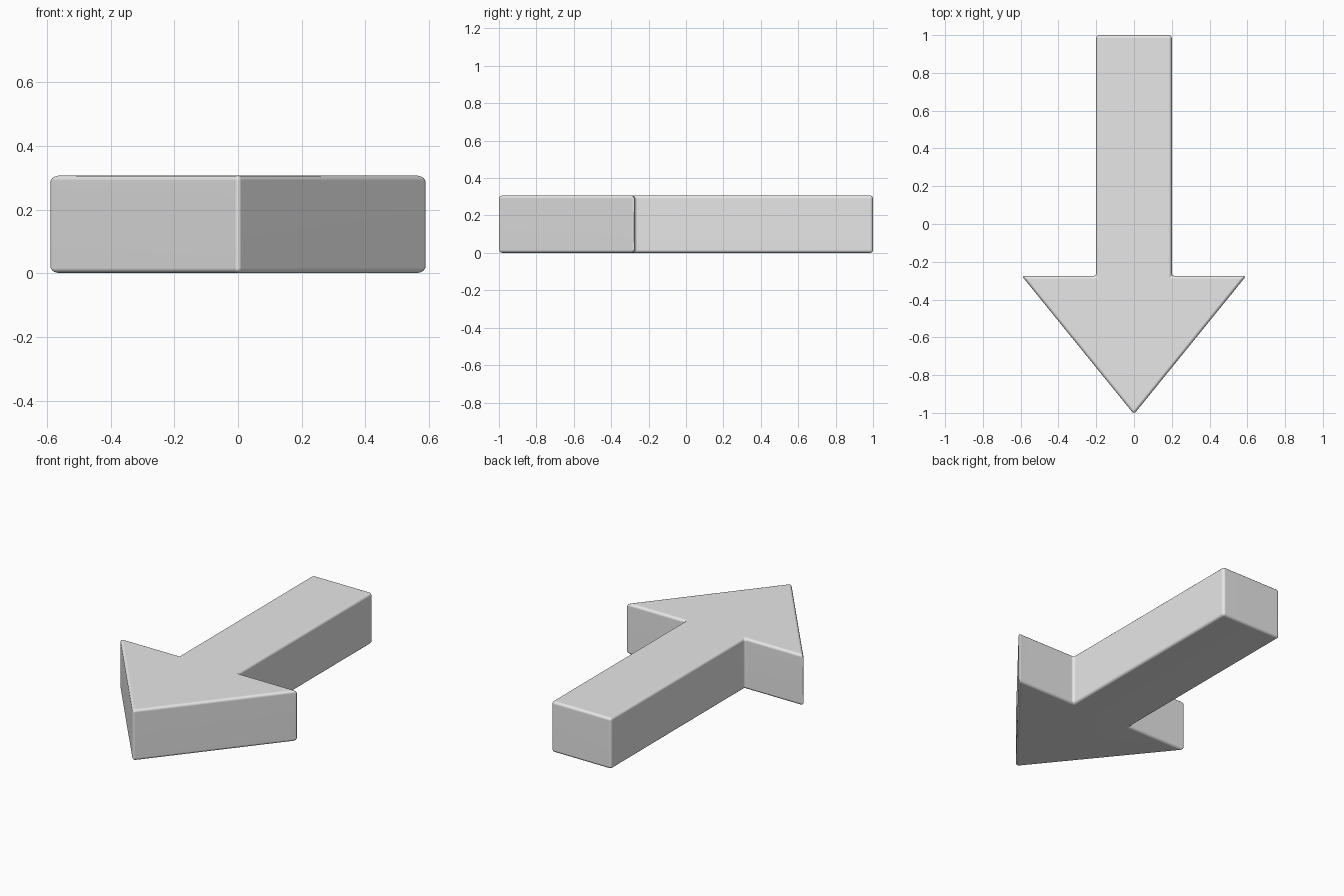
import bpy
import bmesh

cube = bpy.data.objects.get("Cube")
if cube:
    bpy.data.objects.remove(cube, do_unlink=True)

HEIGHT = 0.307
SHAFT = 0.2
SHOULDER = -0.275

# Light grey material
mat = bpy.data.materials.new("light_grey")
mat.use_nodes = True
colour = (0.8, 0.8, 0.8, 1)
mat.diffuse_color = colour
mat.node_tree.nodes["Principled BSDF"].inputs["Base Color"].default_value = colour

# Half outline from shaft end to barb, mirrored around the tip
half = [(SHAFT, 1.0), (SHAFT, SHOULDER), (0.594, SHOULDER)]
outline = [(-x, y) for x, y in half] + [(0, -1.007)] + half[::-1]

# Extrude the outline into a solid arrow
bm = bmesh.new()
base = bm.faces.new([bm.verts.new((x, y, 0)) for x, y in outline])
top = bmesh.ops.extrude_face_region(bm, geom=[base])
verts = [g for g in top["geom"] if isinstance(g, bmesh.types.BMVert)]
bmesh.ops.translate(bm, verts=verts, vec=(0, 0, HEIGHT))
bmesh.ops.recalc_face_normals(bm, faces=bm.faces)
mesh = bpy.data.meshes.new("arrow")
bm.to_mesh(mesh)
bm.free()
mesh.materials.append(mat)

arrow = bpy.data.objects.new("arrow", mesh)
bpy.context.collection.objects.link(arrow)

# Softly rounded edges
bevel = arrow.modifiers.new("rounded_edges", "BEVEL")
bevel.width = 0.016
bevel.segments = 3
bevel.limit_method = "ANGLE"

bpy.context.view_layer.objects.active = arrow
arrow.select_set(True)
bpy.ops.object.shade_smooth()
normals = arrow.modifiers.new("face_normals", "WEIGHTED_NORMAL")
normals.keep_sharp = True
